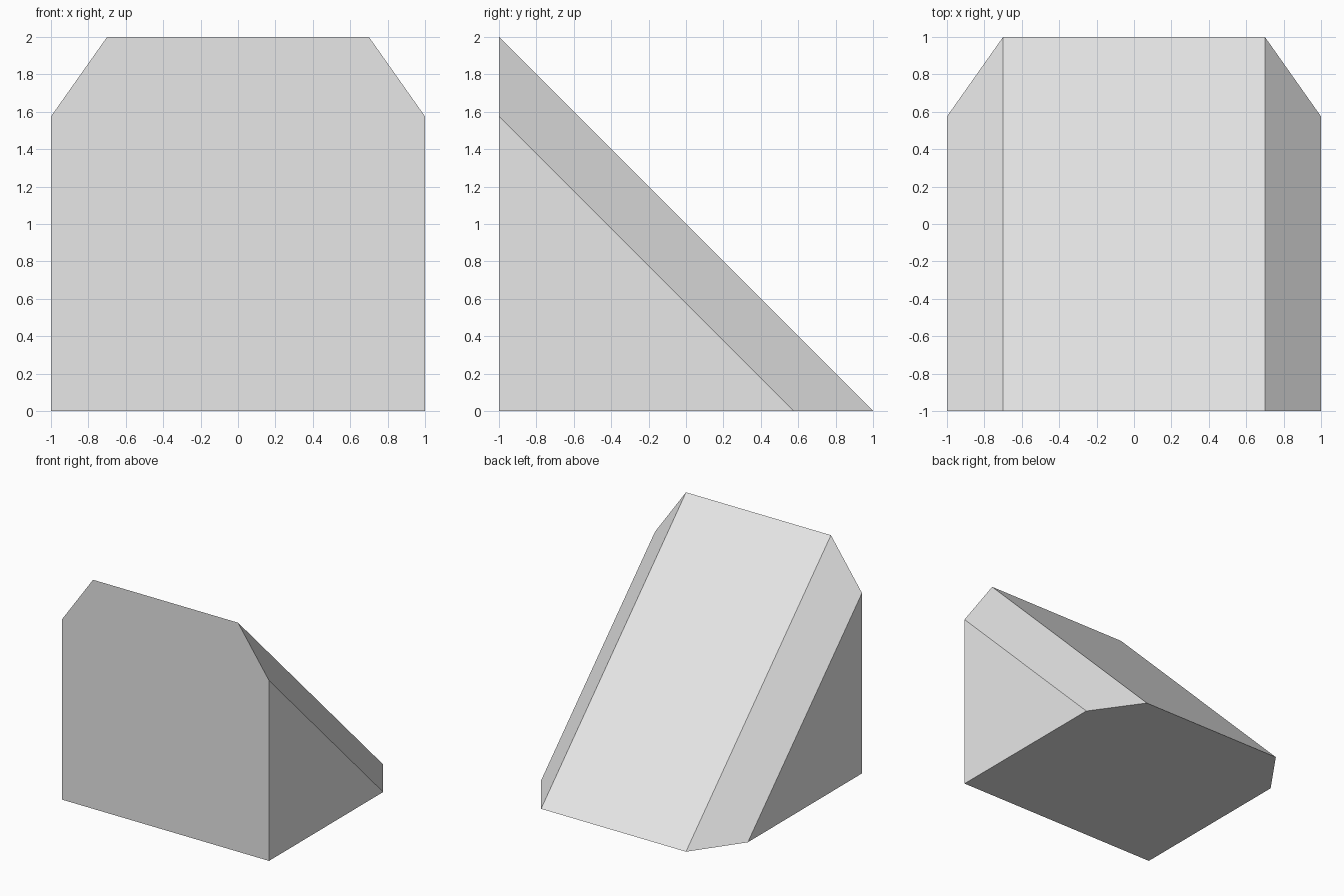
import bpy, bmesh
from mathutils import Vector

default_cube = bpy.data.objects.get("Cube")
if default_cube:
    bpy.data.objects.remove(default_cube, do_unlink=True)

# Single plain grey material
grey = bpy.data.materials.new("light_grey")
grey.use_nodes = True
colour = (0.8, 0.8, 0.8, 1.0)
grey.diffuse_color = colour
grey.node_tree.nodes["Principled BSDF"].inputs["Base Color"].default_value = colour


def slice_off(bm, point, normal):
    """Cut away everything beyond a plane and cap the cut."""
    bmesh.ops.bisect_plane(bm, geom=bm.verts[:] + bm.edges[:] + bm.faces[:],
                           dist=1e-5, plane_co=Vector(point),
                           plane_no=Vector(normal).normalized(), clear_outer=True)
    rim = [e for e in bm.edges if e.is_boundary]
    bmesh.ops.holes_fill(bm, edges=rim, sides=0)


# Wedge: triangular side profile swept across the width
bm = bmesh.new()
profile = [bm.verts.new((-1, y, z)) for y, z in ((-1, 0), (1, 0), (-1, 2))]
side = bm.faces.new(profile)
swept = bmesh.ops.extrude_face_region(bm, geom=[side])
bmesh.ops.translate(bm, vec=(2, 0, 0),
                    verts=[v for v in swept["geom"] if isinstance(v, bmesh.types.BMVert)])

# Chamfers along both long edges of the slope
drop, inset = 0.425, 0.3
for s in (-1, 1):
    slice_off(bm, (s * (1 - inset), -1, 2), (s * drop, inset, inset))

bmesh.ops.recalc_face_normals(bm, faces=bm.faces[:])
mesh = bpy.data.meshes.new("chamfered_wedge")
bm.to_mesh(mesh)
bm.free()
mesh.materials.append(grey)
wedge = bpy.data.objects.new("chamfered_wedge", mesh)
bpy.context.collection.objects.link(wedge)
